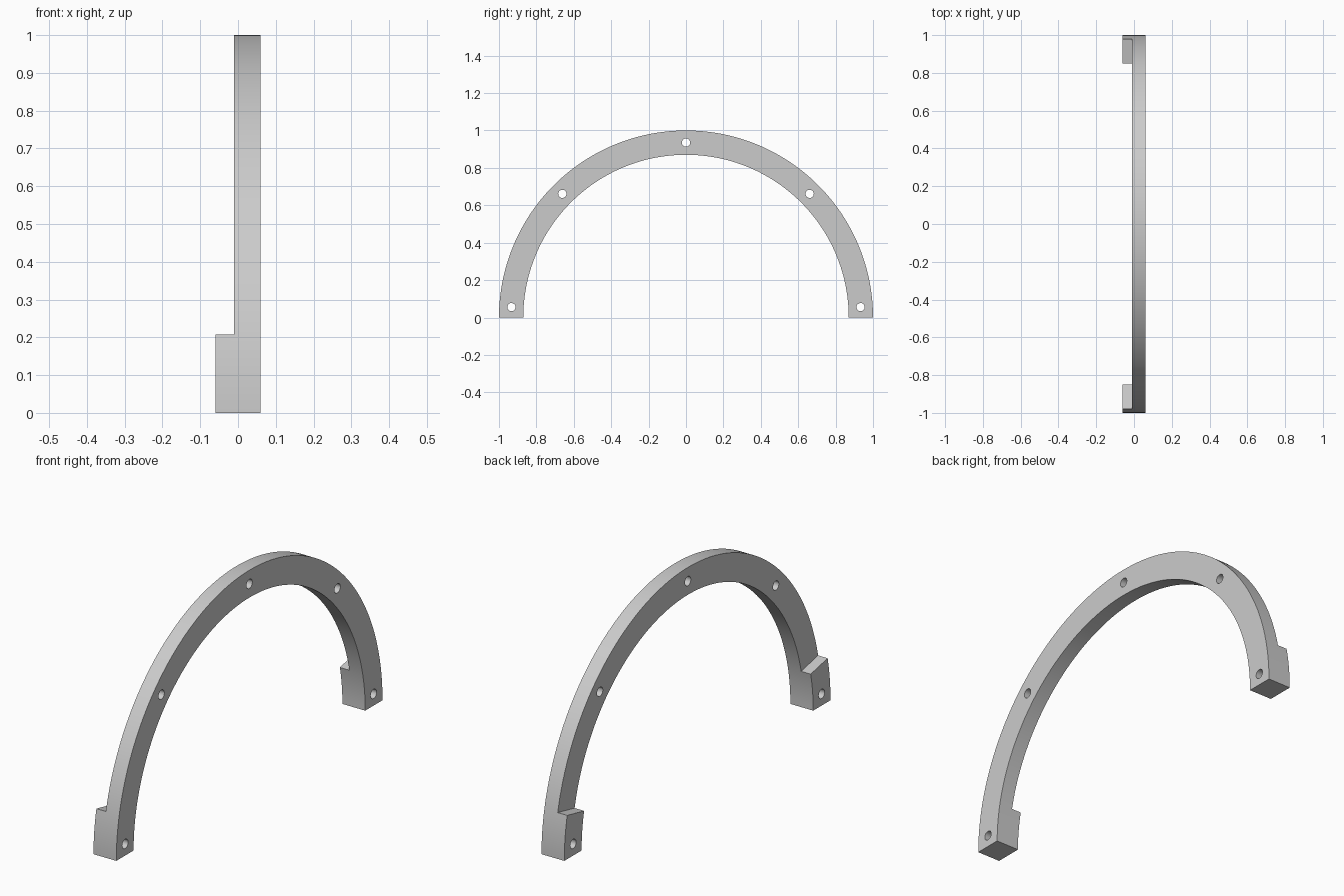
import bpy, bmesh, math
from mathutils import Matrix, Vector

cube = bpy.data.objects.get("Cube")
if cube:
    bpy.data.objects.remove(cube, do_unlink=True)

OUTER, INNER = 1.0, 0.87
X_PAD, X_BACK, X_FACE = -0.06, -0.01, 0.06
SEGMENTS = 120
PAD_ANGLE = math.radians(12)
HOLE_RADIUS, HOLE_RING = 0.022, 0.935

grey = bpy.data.materials.new("plain grey")
grey.use_nodes = True
colour = (0.6, 0.6, 0.6, 1)
grey.diffuse_color = colour
grey.node_tree.nodes["Principled BSDF"].inputs["Base Color"].default_value = colour


def make_object(name, bm):
    bmesh.ops.recalc_face_normals(bm, faces=bm.faces)
    mesh = bpy.data.meshes.new(name)
    bm.to_mesh(mesh)
    bm.free()
    mesh.materials.append(grey)
    obj = bpy.data.objects.new(name, mesh)
    bpy.context.collection.objects.link(obj)
    return obj


def polar(x, radius, angle):
    return Vector((x, radius * math.cos(angle), radius * math.sin(angle)))


def extrude(bm, faces, depth):
    moved = bmesh.ops.extrude_face_region(bm, geom=faces)["geom"]
    verts = [v for v in moved if isinstance(v, bmesh.types.BMVert)]
    bmesh.ops.translate(bm, verts=verts, vec=(depth, 0, 0))


# Half ring: a flat strip of quads, thickened along x
bm = bmesh.new()
rows = [[bm.verts.new(polar(X_BACK, r, math.pi * i / SEGMENTS)) for r in (INNER, OUTER)]
        for i in range(SEGMENTS + 1)]
strip = [bm.faces.new((a[0], a[1], b[1], b[0])) for a, b in zip(rows, rows[1:])]
extrude(bm, strip, X_FACE - X_BACK)

# A closed strip needs its back restored if the extrusion consumed it
bm.verts.ensure_lookup_table()
for a, b in zip(rows, rows[1:]):
    loop = (a[0], a[1], b[1], b[0])
    if bm.faces.get(loop) is None:
        bm.faces.new(loop)
bmesh.ops.recalc_face_normals(bm, faces=bm.faces)

# Mounting pads: the back faces near both feet, pulled out with radial ends
pads = []
for f in bm.faces:
    c = f.calc_center_median()
    if abs(c.x - X_BACK) < 1e-4 and math.atan2(c.z, abs(c.y)) < PAD_ANGLE:
        pads.append(f)
extrude(bm, pads, X_PAD - X_BACK)
bmesh.ops.delete(bm, geom=[f for f in pads if f.is_valid], context='FACES_ONLY')
arch = make_object("arch_bracket", bm)

# Bolt holes, drilled along x
bm = bmesh.new()
for degrees in (3.4, 45, 90, 135, 176.6):
    place = (Matrix.Translation(polar(0, HOLE_RING, math.radians(degrees)))
             @ Matrix.Rotation(math.pi / 2, 4, 'Y'))
    bmesh.ops.create_cone(bm, cap_ends=True, segments=32, radius1=HOLE_RADIUS,
                          radius2=HOLE_RADIUS, depth=0.4, matrix=place)
cutter = make_object("hole_cutter", bm)
cutter.hide_render = True

drill = arch.modifiers.new("bolt_holes", 'BOOLEAN')
drill.operation = 'DIFFERENCE'
drill.solver = 'EXACT'
drill.object = cutter

# Bake the holes in, drop the cutter and smooth the curved walls
bpy.ops.object.select_all(action='DESELECT')
arch.select_set(True)
bpy.context.view_layer.objects.active = arch
bpy.ops.object.modifier_apply(modifier=drill.name)
bpy.data.objects.remove(cutter, do_unlink=True)
bpy.ops.object.shade_smooth_by_angle(angle=math.radians(30))
